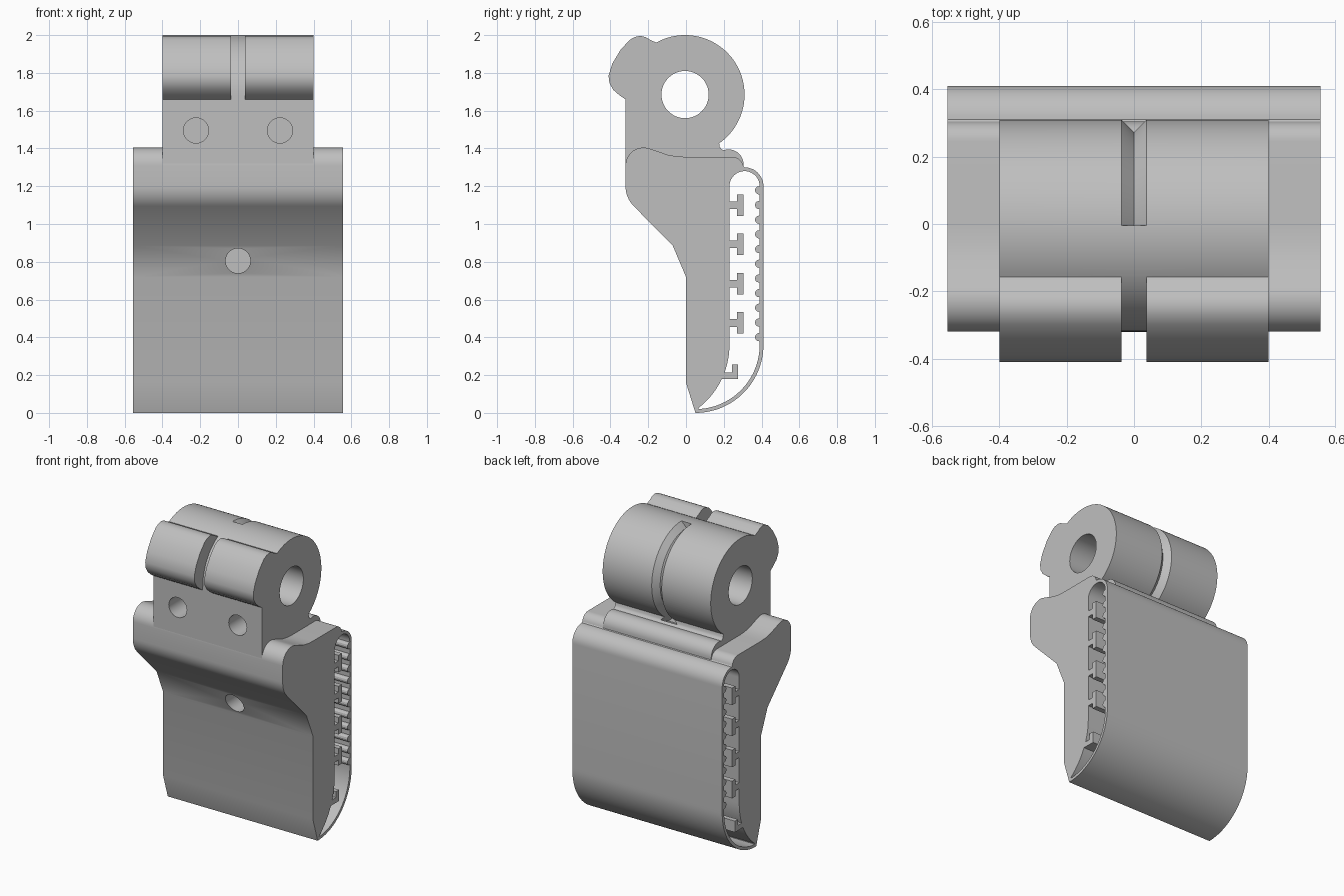
import bpy, bmesh
from math import radians, sin, cos
from mathutils import Vector

if "Cube" in bpy.data.objects:
    bpy.data.objects.remove(bpy.data.objects["Cube"], do_unlink=True)

grey = bpy.data.materials.new("plain grey")
grey.use_nodes = True
grey.diffuse_color = (0.52, 0.52, 0.52, 1)
grey.node_tree.nodes["Principled BSDF"].inputs["Base Color"].default_value = grey.diffuse_color

BODY_X, NECK_X, SLOT_X = 0.555, 0.4, 0.037
PIVOT, PIVOT_R = (-0.005, 1.685), 0.315


def arc(cy, cz, r, start, end, n):
    """Points on an arc in the side plane, angles in degrees."""
    steps = [radians(start + (end - start) * i / n) for i in range(n + 1)]
    return [(cy + r * cos(a), cz + r * sin(a)) for a in steps]


def loft(name, rings, closed_faces=True):
    """Skin a row of matching closed rings and cap both ends."""
    bm = bmesh.new()
    rows = [[bm.verts.new(p) for p in ring] for ring in rings]
    for a, b in zip(rows, rows[1:]):
        for i in range(len(a)):
            j = (i + 1) % len(a)
            bm.faces.new((a[i], a[j], b[j], b[i]))
    bm.faces.new(rows[0])
    bm.faces.new(rows[-1])
    bmesh.ops.recalc_face_normals(bm, faces=bm.faces)
    mesh = bpy.data.meshes.new(name)
    bm.to_mesh(mesh)
    bm.free()
    mesh.materials.append(grey)
    obj = bpy.data.objects.new(name, mesh)
    bpy.context.collection.objects.link(obj)
    return obj


def prism(name, outline, half):
    """Extrude a side outline (y, z) across the width."""
    return loft(name, [[(x, y, z) for y, z in outline] for x in (-half, half)])


def drill(x, z, r, y0, y1):
    """Round cutter running front to back."""
    ring = arc(x, z, r, 0, 345, 23)
    return loft("drill", [[(px, y, pz) for px, pz in ring] for y in (y0, y1)])


def cut(obj, cutters):
    bpy.context.view_layer.objects.active = obj
    for cutter in cutters:
        cutter.hide_render = True
        mod = obj.modifiers.new("cut", 'BOOLEAN')
        mod.operation, mod.solver, mod.object = 'DIFFERENCE', 'EXACT', cutter
        bpy.ops.object.modifier_apply(modifier=mod.name)
        bpy.data.objects.remove(cutter, do_unlink=True)


def smooth(obj):
    bpy.ops.object.select_all(action='DESELECT')
    obj.select_set(True)
    bpy.context.view_layer.objects.active = obj
    bpy.ops.object.shade_smooth_by_angle(angle=radians(28))


# Lower body with its thin rear shell
body = prism("body", [(0.05, 0), (0, 0.16), (0, 0.72), (-0.07, 0.885)]
             + arc(-0.17, 1.2, 0.15, 225, 180, 8)
             + arc(-0.225, 1.31, 0.095, 180, 68, 12)
             + [(-0.15, 1.385), (-0.1, 1.367), (-0.05, 1.358), (0, 1.355)]
             + arc(0.245, 1.295, 0.06, 90, 10, 8)
             + arc(0.31, 1.2, 0.1, 90, 0, 12)
             + arc(0.05, 0.36, 0.36, 0, -88, 24), BODY_X)
cavity = prism("cavity", arc(0.31, 1.2, 0.08, 180, 0, 20)
               + arc(0.05, 0.36, 0.34, 0, -87.5, 24)
               + arc(-0.1925, 0.36, 0.4225, -52.4, 0, 14), BODY_X + 0.1)
cut(body, [cavity, drill(0, 0.805, 0.066, -0.4, 0.12)])
smooth(body)

# Pivot head and neck, with the front jaw in the same outline
neck = prism("pivot_head", [(-0.32, 1.32), (-0.32, 1.66), (-0.348, 1.678),
                            (-0.385, 1.71), (-0.405, 1.745), (-0.41, 1.785),
                            (-0.39, 1.85), (-0.348, 1.92), (-0.298, 1.975),
                            (-0.27, 1.99), (-0.243, 1.996), (-0.215, 1.99),
                            (-0.185, 1.972)]
             + arc(*PIVOT, PIVOT_R, 119, -55, 56)
             + [(0.178, 1.41), (0.185, 1.398)]
             + arc(0.225, 1.315, 0.08, 110, 5, 10)
             + [(0.305, 1.298)], NECK_X)
pin_hole = prism("pin_hole", arc(*PIVOT, 0.125, 0, 352.5, 47), 1)
jaw_slot = prism("jaw_slot", arc(*PIVOT, PIVOT_R, 112, 180, 20)
                 + [(-0.321, 1.62), (-0.5, 1.62), (-0.5, 2.1), (-0.13, 2.1)], SLOT_X)

# V-shaped groove around the rear half of the head
v_rings = []
for a in range(90, -73, -3):
    out = Vector((0, cos(radians(a)), sin(radians(a))))
    mid = Vector((0, *PIVOT))
    v_rings.append([mid + out * (PIVOT_R + d) + Vector((x, 0, 0))
                    for x, d in ((0, -SLOT_X), (0.06, 0.023), (-0.06, 0.023))])
v_groove = loft("v_groove", v_rings)
bolts = [drill(s * 0.222, 1.495, 0.067, -0.5, -0.15) for s in (-1, 1)]
cut(neck, [pin_hole, jaw_slot, v_groove] + bolts)
smooth(neck)

# T-shaped hooks on the body wall inside the cavity
for i in range(4):
    z = 1.1 - i * 0.208
    half = [(0.225, 0.02), (0.27, 0.02), (0.27, 0.057), (0.305, 0.057)]
    prism(f"hook_{i + 1}", [(y, z + h) for y, h in half]
          + [(y, z - h) for y, h in reversed(half)], BODY_X)
prism("bottom_hook", [(0.18, 0.18), (0.275, 0.18), (0.275, 0.255),
                      (0.243, 0.255), (0.243, 0.215), (0.19, 0.215)], BODY_X)

# Rounded ribs on the inside of the shell
for i in range(11):
    smooth(prism(f"rib_{i + 1}", arc(0.387, 1.178 - i * 0.0777, 0.022, 0, 330, 11), BODY_X))
